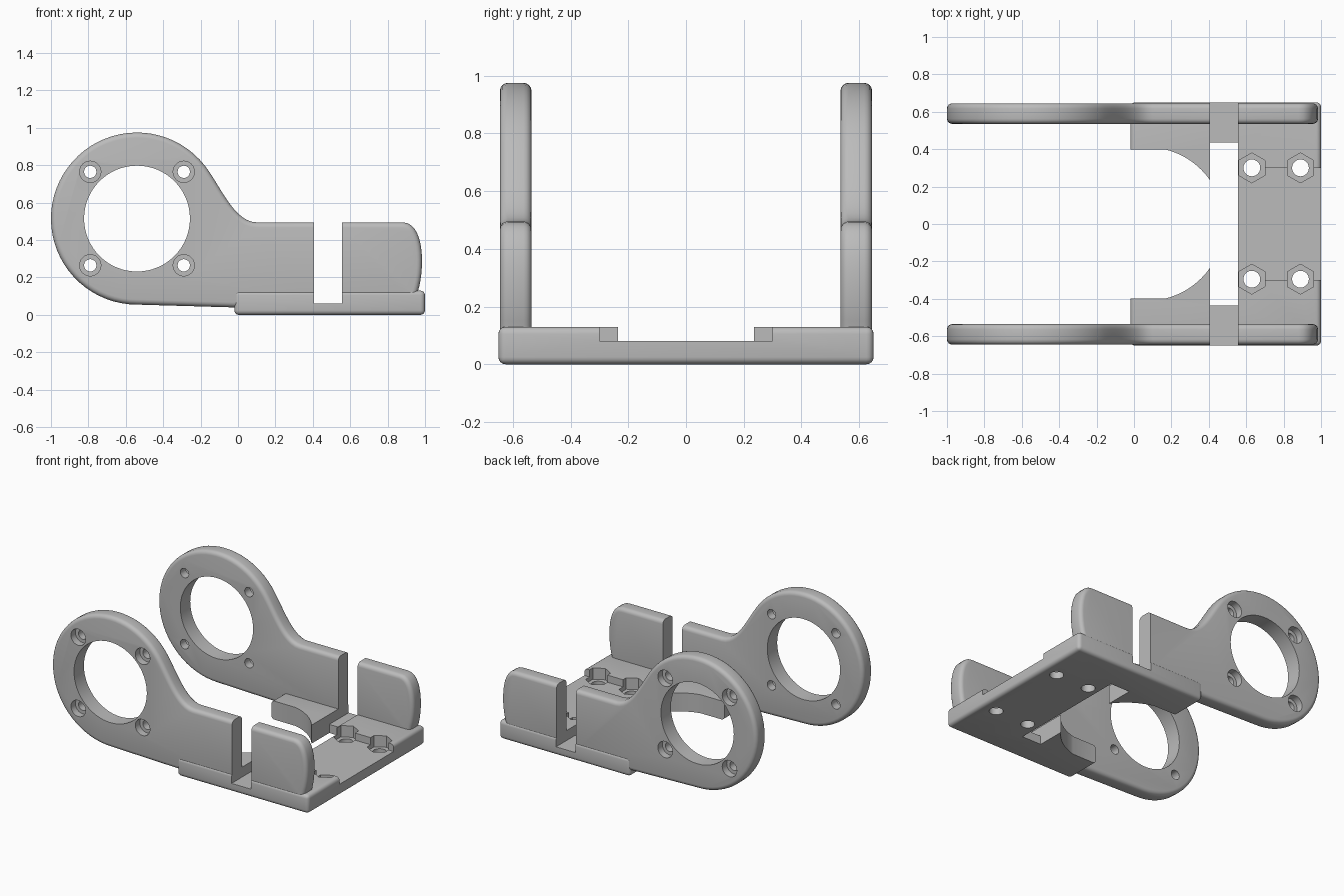
import bpy, bmesh, math
from mathutils import Vector
from mathutils.geometry import interpolate_bezier

if "Cube" in bpy.data.objects:
    bpy.data.objects.remove(bpy.data.objects["Cube"])

grey = bpy.data.materials.new("plain_grey")
grey.diffuse_color = (0.5, 0.5, 0.5, 1)
grey.use_nodes = True
grey.node_tree.nodes["Principled BSDF"].inputs["Base Color"].default_value = grey.diffuse_color


def prism(name, pts, axis, lo, hi, round_edges=0.0):
    """Extrude a 2D outline along y (points are x,z) or z (points are x,y)."""
    bm = bmesh.new()
    place = (lambda a, b, t: (a, t, b)) if axis == 'y' else (lambda a, b, t: (a, b, t))
    n = len(pts)
    low = [bm.verts.new(place(a, b, lo)) for a, b in pts]
    high = [bm.verts.new(place(a, b, hi)) for a, b in pts]
    caps = [bm.faces.new(low), bm.faces.new(high)]
    for i in range(n):
        j = (i + 1) % n
        bm.faces.new((low[i], low[j], high[j], high[i]))
    bmesh.ops.recalc_face_normals(bm, faces=bm.faces)
    if round_edges:
        rim = [e for f in caps for e in f.edges]
        if n == 4:
            rim = list(bm.edges)
        bmesh.ops.bevel(bm, geom=rim, offset=round_edges, segments=4, profile=0.5,
                        affect='EDGES', clamp_overlap=False)
    me = bpy.data.meshes.new(name)
    bm.to_mesh(me)
    bm.free()
    me.materials.append(grey)
    ob = bpy.data.objects.new(name, me)
    bpy.context.collection.objects.link(ob)
    return ob


def ring(cx, cy, r, n, start=0.0):
    return [(cx + r * math.cos(start + i * math.tau / n),
             cy + r * math.sin(start + i * math.tau / n)) for i in range(n)]


def rect(x0, x1, y0, y1):
    return [(x0, y0), (x1, y0), (x1, y1), (x0, y1)]


def bezier(a, b, c, d, n):
    return [tuple(p)[:2] for p in interpolate_bezier(Vector(a), Vector(b), Vector(c), Vector(d), n)]


def cut(ob, *args):
    """Subtract a prism from an object."""
    tool = prism("cutter", *args)
    tool.hide_render = True
    mod = ob.modifiers.new("cut", 'BOOLEAN')
    mod.operation = 'DIFFERENCE'
    mod.solver = 'EXACT'
    mod.object = tool
    bpy.context.view_layer.objects.active = ob
    bpy.ops.object.modifier_apply(modifier=mod.name)
    bpy.data.objects.remove(tool, do_unlink=True)


def smooth(ob):
    bpy.ops.object.select_all(action='DESELECT')
    ob.select_set(True)
    bpy.context.view_layer.objects.active = ob
    bpy.ops.object.shade_smooth_by_angle(angle=math.radians(30))


# Base plate with rounded outer edges
base = prism("base_plate", rect(-0.02, 1.0, -0.65, 0.65), 'z', 0.0, 0.13, 0.025)

# Open middle with curved brackets on both sides
half = [(-0.2, 0.40), (0.17, 0.398)]
a0, a1 = math.acos(0.10 / 0.41), math.acos(0.335 / 0.41)
half += [(0.07 + 0.41 * math.cos(a0 + (a1 - a0) * i / 12),
          0.41 * math.sin(a0 + (a1 - a0) * i / 12)) for i in range(1, 13)]
half += [(0.405, 0.435), (0.555, 0.435)]
cut(base, half + [(x, -y) for x, y in reversed(half)], 'z', -0.1, 0.3)

# Lowered centre floor
cut(base, rect(0.5, 1.1, -0.30, 0.30), 'z', 0.08, 0.3)

# Nut pockets and screw holes
for x in (0.63, 0.89):
    for y in (-0.295, 0.30):
        cut(base, ring(x, y, 0.08, 6, math.pi / 2), 'z', 0.05, 0.3)
        cut(base, ring(x, y, 0.045, 24), 'z', -0.1, 0.3)

# Strap slots across the base
for lo, hi in ((-0.8, -0.41), (0.41, 0.8)):
    cut(base, rect(0.405, 0.555, lo, hi), 'z', 0.06, 0.3)
smooth(base)

# Side wall outline: round ring end, swept neck, rounded tail
cx, cz, R = -0.54, 0.515, 0.46
start = math.radians(38)
outline = [(cx + R * math.cos(start + t), cz + R * math.sin(start + t))
           for t in (math.radians(232) * i / 44 for i in range(45))]
outline += [(-0.02, 0.04), (0.95, 0.05)]
outline += bezier((0.96, 0.12, 0), (1.0, 0.24, 0), (1.0, 0.495, 0), (0.88, 0.495, 0), 14)
outline += bezier((0.10, 0.495, 0), (-0.02, 0.495, 0), (-0.094, 0.69, 0),
                  (outline[0][0], outline[0][1], 0), 14)[:-1]

for name, s in (("front_side_wall", -1), ("back_side_wall", 1)):
    lo, hi = sorted((s * 0.535, s * 0.645))
    wall = prism(name, outline, 'y', lo, hi, 0.028)
    # Large opening, strap slot, and counterbored screw holes
    cut(wall, ring(cx, cz, 0.283, 64), 'y', lo - 0.1, hi + 0.1)
    cut(wall, rect(0.405, 0.555, 0.02, 0.7), 'y', lo - 0.1, hi + 0.1)
    bore = sorted((s * 0.595, s * 0.75))
    for dx in (-0.25, 0.25):
        for dz in (-0.25, 0.25):
            cut(wall, ring(cx + dx, cz + dz, 0.033, 20), 'y', lo - 0.1, hi + 0.1)
            cut(wall, ring(cx + dx, cz + dz, 0.057, 24), 'y', *bore)
    smooth(wall)
